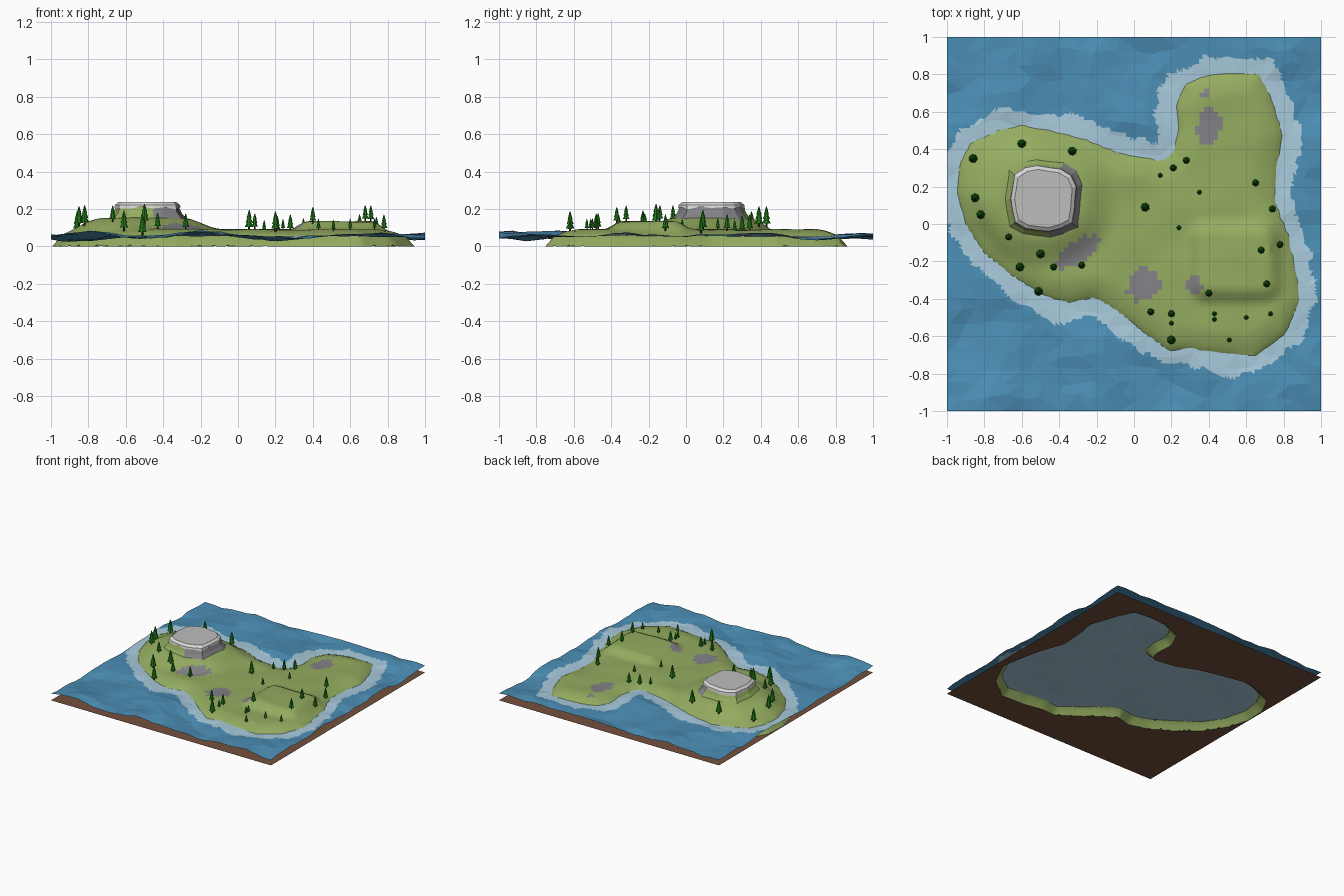
import bpy, bmesh, math, random
from mathutils import Vector, noise

random.seed(4)
if "Cube" in bpy.data.objects:
    bpy.data.objects.remove(bpy.data.objects["Cube"])


def material(name, *rgb):
    """Flat material from display colour values."""
    colour = [(c / 255 / 12.92 if c < 11 else ((c / 255 + .055) / 1.055) ** 2.4) for c in rgb] + [1]
    mat = bpy.data.materials.new(name)
    mat.use_nodes = True
    mat.diffuse_color = colour
    mat.node_tree.nodes["Principled BSDF"].inputs["Base Color"].default_value = colour
    return mat


grass = material("grass green", 148, 172, 96)
rock = material("rock grey", 130, 129, 133)
water_blue = material("water blue", 76, 143, 182)
foam = material("foam pale blue", 168, 202, 220)
soil = material("soil brown", 116, 80, 60)
stone = material("summit grey", 190, 189, 187)
rim = material("rim pale grey", 216, 215, 213)
needles = material("needle green", 30, 116, 22)
bark = material("bark brown", 74, 52, 30)


def finish(bm, name, mats, rule=None):
    """Turn a bmesh into an object, colouring faces by a rule."""
    bm.normal_update()
    for face in bm.faces:
        if rule:
            face.material_index = rule(face)
    mesh = bpy.data.meshes.new(name)
    bm.to_mesh(mesh)
    bm.free()
    for mat in mats:
        mesh.materials.append(mat)
    obj = bpy.data.objects.new(name, mesh)
    bpy.context.collection.objects.link(obj)
    return obj


def ease(value, low, high):
    t = min(1, max(0, (value - low) / (high - low)))
    return t * t * (3 - 2 * t)


# Shoreline, and the wider foot of the island below the water
shore = [Vector(p) for p in (
    (-.94, .32), (-.88, .44), (-.72, .51), (-.6, .53), (-.45, .5), (-.23, .45), (-.07, .38),
    (.13, .35), (.2, .39), (.23, .5), (.22, .64), (.27, .75), (.38, .8), (.54, .82), (.68, .81),
    (.73, .69), (.8, .48), (.77, .32), (.76, .13), (.83, -.06), (.87, -.24), (.9, -.4),
    (.81, -.59), (.65, -.71), (.46, -.7), (.3, -.67), (.19, -.68), (.06, -.59), (-.05, -.5),
    (-.21, -.4), (-.34, -.43), (-.48, -.39), (-.66, -.28), (-.8, -.16), (-.9, 0), (-.95, .16))]
FOOT = .045
foot = []
for i, p in enumerate(shore):
    along = (shore[(i + 1) % len(shore)] - shore[i - 1]).normalized()
    foot.append(p + Vector((-along.y, along.x)) * FOOT)
segments = [(foot[i - 1], foot[i]) for i in range(len(foot))]


def inland(p):
    """Signed distance from the island foot (positive inside) and nearest point."""
    best, near, inside = 9, None, False
    for a, b in segments:
        edge = b - a
        q = a + edge * min(1, max(0, (p - a).dot(edge) / edge.length_squared))
        gap = (p - q).length
        if gap < best:
            best, near = gap, q
        if (a.y > p.y) != (b.y > p.y) and p.x < a.x + edge.x * (p.y - a.y) / edge.y:
            inside = not inside
    return (best if inside else -best), near


SLOPE = ((0, 0), (.05, .058), (.1, .078), (.16, .09), (9, .09))


def land_height(p, d):
    for (d0, z0), (d1, z1) in zip(SLOPE, SLOPE[1:]):
        if d0 <= d <= d1:
            z = z0 + (z1 - z0) * (d - d0) / (d1 - d0)
            break
    else:
        return 0
    west = math.hypot(p.x + .5, (p.y - .13) * 1.1)
    z += .065 * (1 - ease(west, .2, .43)) * ease(d, .03, .16)
    east = math.hypot(max(0, abs(p.x - .54) - .15), max(0, abs(p.y + .2) - .12))
    z += .043 * (1 - ease(east, .02, .12)) * ease(d, .02, .1)
    return z + .008 * noise.noise(Vector((p.x * 5, p.y * 5, 2))) * ease(d, .02, .1)


# Island: a grid trimmed to the foot outline
STEP = .025
bm = bmesh.new()
bmesh.ops.create_grid(bm, x_segments=84, y_segments=84, size=42 * STEP)
outside = []
for v in bm.verts:
    d, near = inland(v.co.xy)
    if d < -STEP:
        outside.append(v)
    elif d < 0:
        v.co = near.to_3d()
    else:
        v.co.z = land_height(v.co.xy, d)
bmesh.ops.delete(bm, geom=outside, context='VERTS')
bmesh.ops.dissolve_degenerate(bm, dist=.0005, edges=bm.edges[:])

# Bare patches: centre, half sizes, turn
patches = ((-.3, -.15, .14, .055, .55), (.05, -.32, .09, .085, .7), (.32, -.33, .05, .045, -.6),
           (.4, .52, .065, .1, 0), (.38, .69, .04, .025, .3))


def bare(face):
    c = face.calc_center_median()
    for x, y, rx, ry, turn in patches:
        dx, dy = c.x - x, c.y - y
        u = dx * math.cos(turn) + dy * math.sin(turn)
        w = dy * math.cos(turn) - dx * math.sin(turn)
        if (u / rx) ** 2 + (w / ry) ** 2 < 1 + .5 * noise.noise(c * 20):
            return 1
    return 0


island = finish(bm, "island", [grass, rock], bare)
bpy.context.view_layer.objects.active = island
island.select_set(True)
bpy.ops.object.shade_smooth_by_angle(angle=math.radians(25))
island.select_set(False)

# Sea bed: a square sheet with the island foot left open
bm = bmesh.new()
corners = [Vector(p) for p in ((-1, -1), (1, -1), (1, 1), (-1, 1))]
for loop in (corners, foot):
    ring = [bm.verts.new((max(-.998, p.x) if loop is foot else p.x, p.y, .002)) for p in loop]
    for i in range(len(ring)):
        bm.edges.new((ring[i - 1], ring[i]))
bmesh.ops.triangle_fill(bm, edges=bm.edges[:], use_beauty=True, normal=(0, 0, 1))
finish(bm, "sea_bed", [soil])

# Water: coarse faceted waves, finely cut so the foam has a ragged edge
bm = bmesh.new()
bmesh.ops.create_grid(bm, x_segments=26, y_segments=26, size=1)
for v in bm.verts:
    d, _ = inland(v.co.xy)
    if max(abs(v.co.x), abs(v.co.y)) < .99:
        v.co.xy += Vector((random.uniform(-.02, .02), random.uniform(-.02, .02)))
    wave = noise.noise(v.co * 2.6) * .04 + noise.noise(v.co * 7) * .016
    v.co.z = .055 + wave * (1 - .8 * ease(d, -.12, .06))
bmesh.ops.triangulate(bm, faces=bm.faces[:])
bmesh.ops.subdivide_edges(bm, edges=bm.edges[:], cuts=3, use_grid_fill=True)


def foamy(face):
    c = face.calc_center_median()
    reach = .045 + .045 * noise.noise(c * 5) + .025 * noise.noise(c * 16)
    return int(inland(c.xy)[0] > -reach)


finish(bm, "water", [water_blue, foam], foamy)

# Rocky mesa and its pale summit, lofted from rounded-square rings
SIDES = 18
ragged = [random.uniform(.95, 1.05) for _ in range(SIDES)]


def loft(name, rings, mats, rule, drop=0):
    bm = bmesh.new()
    previous = None
    for level, (scale, z) in enumerate(rings):
        ring = []
        for i in range(SIDES):
            a = math.tau * i / SIDES
            c, s = math.cos(a), math.sin(a)
            r = .165 * scale * ragged[i] / (abs(c) ** 3 + abs(s) ** 3) ** (1 / 3)
            dip = random.uniform(-drop, drop) if level == 0 else 0
            ring.append(bm.verts.new((r * c - .485, r * s + .135, z + dip)))
        if previous:
            for i in range(SIDES):
                bm.faces.new((previous[i - 1], previous[i], ring[i], ring[i - 1]))
        previous = ring
    bm.faces.new(previous)
    return finish(bm, name, mats, rule)


def cliff(face):
    c = face.calc_center_median()
    angle = math.atan2(c.y - .135, c.x + .485)
    return int(-1.3 < angle < .9)


loft("mesa", ((1.35, .13), (1.12, .175), (1, .215)), [grass, rock], cliff)
loft("summit", ((1.07, .203), (1.05, .222), (.93, .238)), [rim, stone],
     lambda f: int(f.normal.z > .95), drop=.011)

# Pine tree of unit height: trunk and three stacked cones
bm = bmesh.new()


def cone(base, top, wide, narrow, index):
    made = bmesh.ops.create_cone(bm, cap_ends=True, segments=7, radius1=wide, radius2=narrow,
                                 depth=top - base)
    bmesh.ops.translate(bm, verts=made["verts"], vec=(0, 0, (base + top) / 2))
    for face in {f for v in made["verts"] for f in v.link_faces}:
        face.material_index = index


cone(-.1, .25, .06, .05, 1)
for base, top, wide in ((.16, .58, .22), (.38, .8, .18), (.6, 1, .13)):
    cone(base, top, wide, .02, 0)
pine = finish(bm, "pine_tree", [needles, bark])

# Groves by size
groves = {
    .108: ((-.86, .35), (-.85, .14), (-.82, .05), (-.6, .43), (-.33, .39), (-.61, -.23), (-.5, -.16),
           (-.51, -.36), (.06, .09), (.2, -.62)),
    .085: ((-.67, -.07), (-.43, -.23), (-.28, -.22), (.21, .3), (.28, .34), (.65, .22), (.74, .08),
           (.68, -.14), (.78, -.11), (.71, -.32), (.4, -.37), (.09, -.47), (.2, -.48)),
    .058: ((.14, .26), (.35, .17), (.24, -.02), (.2, -.53), (.43, -.48), (.43, -.51), (.6, -.5),
           (.73, -.48), (.51, -.62))}
first = True
for size, spots in groves.items():
    for spot in spots:
        tree = pine if first else pine.copy()
        if not first:
            bpy.context.collection.objects.link(tree)
        first = False
        p = Vector(spot)
        tree.location = (p.x, p.y, land_height(p, inland(p)[0]))
        tree.scale = (size, size, size)
        tree.rotation_euler.z = random.uniform(0, math.tau)
